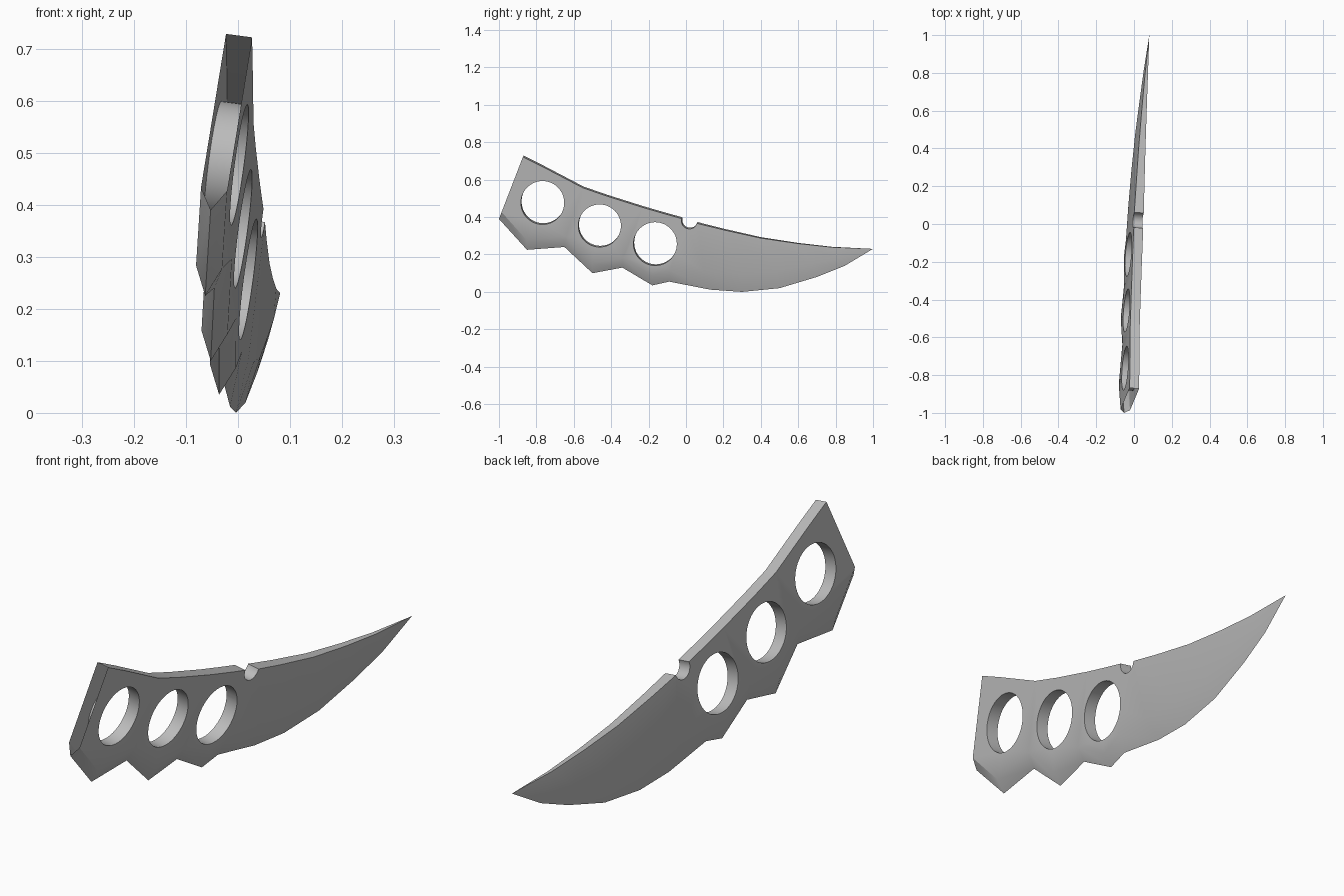
import bpy, bmesh, math
from mathutils import Matrix

cube = bpy.data.objects.get("Cube")
if cube:
    bpy.data.objects.remove(cube, do_unlink=True)

steel = bpy.data.materials.new("grey_steel")
steel.use_nodes = True
grey = (0.5, 0.5, 0.5, 1)
steel.diffuse_color = grey
steel.node_tree.nodes["Principled BSDF"].inputs["Base Color"].default_value = grey


def add_object(name, bm):
    mesh = bpy.data.meshes.new(name)
    bmesh.ops.recalc_face_normals(bm, faces=bm.faces)
    bm.to_mesh(mesh)
    bm.free()
    obj = bpy.data.objects.new(name, mesh)
    bpy.context.collection.objects.link(obj)
    return obj


# Stations from butt to tip: spine, bevel line, sharp edge (y, z), half thickness
stations = [
    ((-.87, .725), (-.984, .43), (-1, .39), .025),
    ((-.76, .67), (-.85, .28), (-.85, .225), .025),
    ((-.55, .56), (-.64, .30), (-.65, .24), .025),
    ((-.42, .515), (-.5, .155), (-.5, .1), .025),
    ((-.23, .455), (-.335, .185), (-.34, .13), .025),
    ((-.12, .423), (-.18, .09), (-.18, .035), .025),
    ((-.02, .395), (-.085, .12), (-.09, .055), .025),
    ((.06, .37), (.1, .11), (.13, .012), .025),
    ((.2, .335), (.28, .1), (.3, 0), .022),
    ((.4, .29), (.48, .11), (.5, .02), .018),
    ((.6, .26), (.67, .15), (.7, .08), .013),
    ((.78, .24), (.82, .18), (.85, .14), .008),
]

# Knife body: a closed five-sided section carried along the stations
bm = bmesh.new()
rings = []
for spine, bevel, edge, h in stations:
    section = [(h, *spine), (h, *bevel), (0, *edge), (-h, *bevel), (-h, *spine)]
    rings.append([bm.verts.new(p) for p in section])
tip = bm.verts.new((0, 1, .23))
for a, b in zip(rings, rings[1:]):
    for i in range(5):
        j = (i + 1) % 5
        bm.faces.new((a[i], a[j], b[j], b[i]))
for i in range(5):
    bm.faces.new((rings[-1][i], rings[-1][(i + 1) % 5], tip))
bm.faces.new(rings[0])
knife = add_object("knife_body", bm)
knife.data.materials.append(steel)

# Finger holes and the thumb notch
cuts = [(-.765, .48, .116), (-.46, .357, .114), (-.163, .26, .116), (.02, .382, .042)]
cutters = []
for y, z, r in cuts:
    bm = bmesh.new()
    place = Matrix.Translation((0, y, z)) @ Matrix.Rotation(math.pi / 2, 4, 'Y')
    bmesh.ops.create_cone(bm, cap_ends=True, segments=48, radius1=r, radius2=r,
                          depth=.3, matrix=place)
    cutter = add_object("hole_cutter", bm)
    cutter.hide_render = True
    cutters.append(cutter)
    mod = knife.modifiers.new("hole", 'BOOLEAN')
    mod.operation = 'DIFFERENCE'
    mod.solver = 'EXACT'
    mod.object = cutter

bpy.ops.object.select_all(action='DESELECT')
knife.select_set(True)
bpy.context.view_layer.objects.active = knife
for mod in list(knife.modifiers):
    bpy.ops.object.modifier_apply(modifier=mod.name)
for cutter in cutters:
    bpy.data.objects.remove(cutter, do_unlink=True)

# Open butt end
bm = bmesh.new()
bm.from_mesh(knife.data)
butt = [f for f in bm.faces
        if f.normal.y < -.8 and f.calc_center_median().y < -.89]
bmesh.ops.delete(bm, geom=butt, context='FACES')

# Lean the whole blade slightly off the vertical plane
lean_y, lean_z = .0775, .133
bm.transform(Matrix(((1, lean_y, lean_z, -.027), (-lean_y, 1, 0, 0),
                     (-lean_z, 0, 1, 0), (0, 0, 0, 1))))
bm.to_mesh(knife.data)
bm.free()
bpy.ops.object.shade_smooth_by_angle(angle=math.radians(32))
